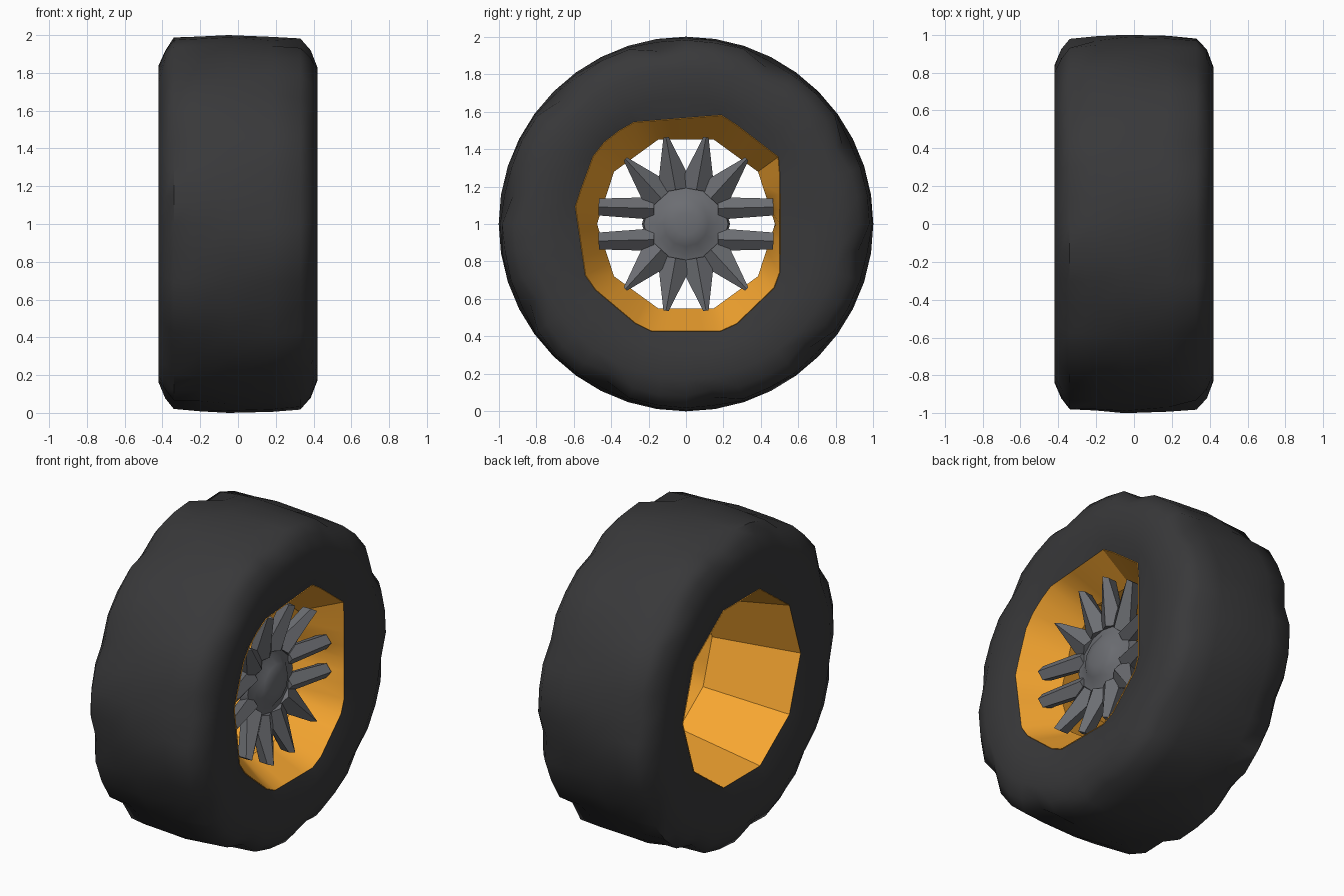
import bpy, bmesh, math, random
from mathutils import Vector

if "Cube" in bpy.data.objects:
    bpy.data.objects.remove(bpy.data.objects["Cube"])

random.seed(4)
CZ = 1.0  # axle height, axle runs along x


def material(name, rgb):
    m = bpy.data.materials.new(name)
    m.diffuse_color = (*rgb, 1)
    m.use_nodes = True
    m.node_tree.nodes["Principled BSDF"].inputs["Base Color"].default_value = m.diffuse_color
    return m


RUBBER = material("rubber", (0.04, 0.04, 0.042))
ORANGE = material("orange_paint", (0.92, 0.38, 0.03))
METAL = material("metal", (0.15, 0.155, 0.17))


def make_object(name, bm, mat, angle):
    bmesh.ops.recalc_face_normals(bm, faces=bm.faces)
    me = bpy.data.meshes.new(name)
    bm.to_mesh(me)
    bm.free()
    me.materials.append(mat)
    ob = bpy.data.objects.new(name, me)
    bpy.context.collection.objects.link(ob)
    bpy.ops.object.select_all(action='DESELECT')
    ob.select_set(True)
    bpy.context.view_layer.objects.active = ob
    bpy.ops.object.shade_smooth_by_angle(angle=math.radians(angle))
    return ob


def poly_radius(points, a):
    """Distance from the axle to a polygon outline along angle a."""
    d = Vector((math.cos(a), math.sin(a)))
    for p, q in zip(points, points[1:] + points[:1]):
        p, q = Vector(p), Vector(q)
        e = q - p
        den = d.cross(e)
        if abs(den) > 1e-9:
            t, u = p.cross(e) / den, p.cross(d) / den
            if t > 0 and -1e-6 <= u <= 1 + 1e-6:
                return t
    return 0.55


def revolve(bm, rings, n, closed):
    """rings: list of (x, radius function of segment index and angle)."""
    loops = []
    for x, rad in rings:
        loop = []
        for i in range(n):
            a = 2 * math.pi * i / n
            r = rad(i, a)
            loop.append(bm.verts.new((x, r * math.cos(a), CZ + r * math.sin(a))))
        loops.append(loop)
    pairs = list(zip(loops, loops[1:]))
    if closed:
        pairs.append((loops[-1], loops[0]))
    for A, B in pairs:
        for i in range(n):
            j = (i + 1) % n
            bm.faces.new((A[i], A[j], B[j], B[i]))
    return loops


def const(r):
    return lambda i, a: r


def ngon(r, n, turn):
    return [(r * math.cos(math.radians(turn + 360 * k / n)),
             r * math.sin(math.radians(turn + 360 * k / n))) for k in range(n)]


# Faceted outlines of the wheel openings (y, z from the axle)
LIP_R = [(0.5, 0.35), (0.2, 0.58), (-0.3, 0.54), (-0.48, 0.4), (-0.59, 0.1),
         (-0.53, -0.31), (-0.22, -0.57), (0.23, -0.57), (0.5, -0.31)]
LIP_L = ngon(0.585, 10, 0)
BARREL = ngon(0.475, 10, 0)


def outline(points, offset=0.0):
    return lambda i, a: poly_radius(points, a) + offset


def lug(r, depth, phase):
    """Tread ring with a notch in every fourth segment."""
    return lambda i, a: r - depth * ((i + phase) % 4 == 0) - random.uniform(0, 0.01)


# Tyre: flat sidewalls, chamfered shoulders with notched lugs
bm = bmesh.new()
revolve(bm, [(0.385, outline(LIP_R)), (0.41, const(0.68)), (0.42, const(0.83)),
             (0.385, lug(0.925, 0.03, 1)), (0.33, lug(0.985, 0.045, 1)),
             (0.18, lug(0.995, 0.01, 1)), (-0.05, const(1.0)),
             (-0.2, lug(0.995, 0.01, 3)), (-0.34, lug(0.988, 0.045, 3)),
             (-0.385, lug(0.925, 0.03, 3)), (-0.42, const(0.84)),
             (-0.41, const(0.68)), (-0.385, outline(LIP_L))], 40, True)
make_object("tyre", bm, RUBBER, 50)

# Rim: open barrel flaring out to a faceted lip on each side
bm = bmesh.new()
revolve(bm, [(0.39, outline(LIP_R)), (0.15, outline(BARREL)),
             (-0.39, outline(LIP_L)), (-0.37, outline(LIP_L, 0.015)),
             (0.15, outline(BARREL, 0.015)), (0.37, outline(LIP_R, 0.015))], 40, True)
make_object("rim", bm, ORANGE, 30)

# Hub: dished disc with a raised centre cap
bm = bmesh.new()
loops = revolve(bm, [(0.28, const(0.06)), (0.265, const(0.12)), (0.235, const(0.16)),
                     (0.225, const(0.225)), (0.17, const(0.235)), (0.14, const(0.15))],
                12, False)
bm.faces.new(loops[0])
bm.faces.new(loops[-1])
make_object("hub", bm, METAL, 35)


# Spokes: six pairs of tapered bars with a ridge along the front
def spoke(bm, base_angle, tip_angle, base_half, tip_half):
    def polar(r, deg):
        return Vector((0, r * math.cos(math.radians(deg)), r * math.sin(math.radians(deg))))
    b, t = polar(0.19, base_angle), polar(0.475, tip_angle)
    side = (t - b).normalized().cross(Vector((1, 0, 0)))
    ends = []
    for p, w, front, mid, back in ((b, base_half, 0.26, 0.21, 0.15),
                                   (t, tip_half, 0.325, 0.29, 0.23)):
        ends.append([bm.verts.new(p + side * s + Vector((x, 0, CZ)))
                     for s, x in ((0, front), (w, mid), (w * 0.6, back),
                                  (-w * 0.6, back), (-w, mid))])
    A, B = ends
    for i in range(5):
        j = (i + 1) % 5
        bm.faces.new((A[i], A[j], B[j], B[i]))
    bm.faces.new(A)
    bm.faces.new(B)


bm = bmesh.new()
for base, tip, bw, tw in ((26, 11, 0.06, 0.045), (46, 47, 0.1, 0.012),
                          (73, 77, 0.1, 0.014)):
    for mirror in (lambda d: d, lambda d: -d, lambda d: 180 - d, lambda d: 180 + d):
        spoke(bm, mirror(base), mirror(tip), bw, tw)
make_object("spokes", bm, METAL, 60)
